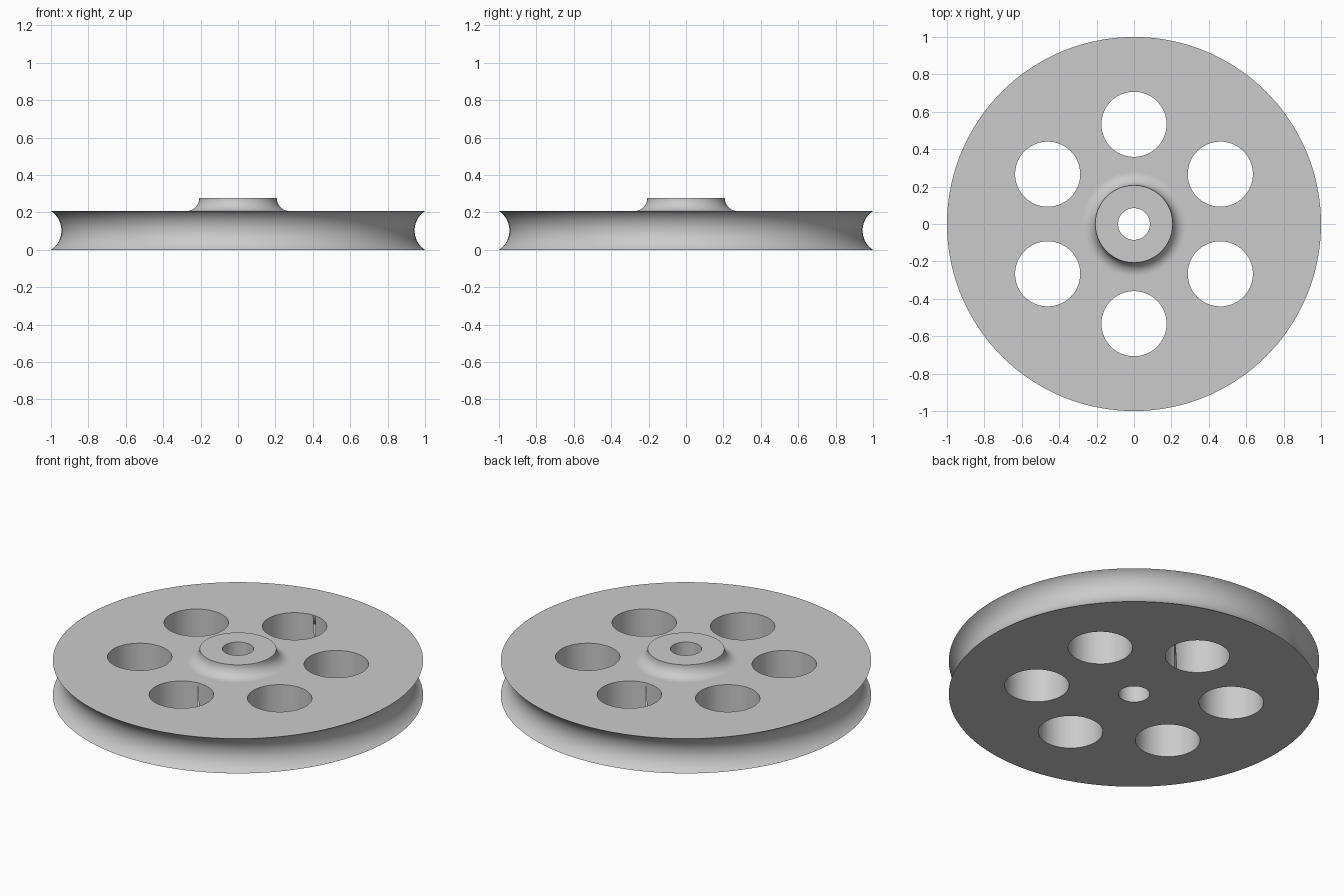
import bpy, bmesh, math

cube = bpy.data.objects.get("Cube")
if cube:
    bpy.data.objects.remove(cube)

SEGMENTS = 144
RIM_R, RIM_H = 1.0, 0.207
GROOVE_R, GROOVE_DEPTH = 0.125, 0.056
HUB_R, HUB_H = 0.207, 0.277
BORE_R = 0.085
HOLE_R, HOLE_RING, HOLE_COUNT = 0.174, 0.533, 6

grey = bpy.data.materials.new("light_grey")
grey.use_nodes = True
grey.diffuse_color = (0.6, 0.6, 0.6, 1)
grey.node_tree.nodes["Principled BSDF"].inputs["Base Color"].default_value = (0.6, 0.6, 0.6, 1)


def arc(cx, cz, radius, start, end, steps):
    """Points (radius, height) along an arc, angles in radians."""
    angles = [start + (end - start) * i / steps for i in range(steps + 1)]
    return [(cx + radius * math.cos(a), cz + radius * math.sin(a)) for a in angles]


def revolve(name, profile):
    """Turn a closed (radius, height) profile around z."""
    bm = bmesh.new()
    rings = []
    for i in range(SEGMENTS):
        a = 2 * math.pi * i / SEGMENTS
        rings.append([bm.verts.new((r * math.cos(a), r * math.sin(a), z)) for r, z in profile])
    n = len(profile)
    for i, ring in enumerate(rings):
        after = rings[(i + 1) % SEGMENTS]
        for j in range(n):
            k = (j + 1) % n
            bm.faces.new((ring[j], after[j], after[k], ring[k]))
    bmesh.ops.recalc_face_normals(bm, faces=bm.faces)
    mesh = bpy.data.meshes.new(name)
    bm.to_mesh(mesh)
    bm.free()
    obj = bpy.data.objects.new(name, mesh)
    bpy.context.collection.objects.link(obj)
    return obj


# Wheel body: bore, flat underside, rope groove, flat top, filleted hub
half = math.asin(RIM_H / 2 / GROOVE_R)
groove_x = RIM_R - GROOVE_DEPTH + GROOVE_R
groove = arc(groove_x, RIM_H / 2, GROOVE_R, math.pi + half, math.pi - half, 20)
groove[0], groove[-1] = (RIM_R, 0), (RIM_R, RIM_H)
fillet_r = HUB_H - RIM_H
fillet = arc(HUB_R + fillet_r, HUB_H, fillet_r, 1.5 * math.pi, math.pi, 14)
profile = [(BORE_R, 0)] + groove + fillet + [(BORE_R, HUB_H)]
wheel = revolve("pulley_wheel", profile)
wheel.data.materials.append(grey)

# Ring of round lightening holes
cutters = []
for i in range(HOLE_COUNT):
    a = math.pi / 2 + 2 * math.pi * i / HOLE_COUNT
    bpy.ops.mesh.primitive_cylinder_add(
        vertices=72, radius=HOLE_R, depth=1,
        location=(HOLE_RING * math.cos(a), HOLE_RING * math.sin(a), 0))
    cutter = bpy.context.object
    cutter.name = "hole_cutter"
    cutter.hide_render = True
    cutter.data.materials.append(grey)
    cutters.append(cutter)
    cut = wheel.modifiers.new("hole", 'BOOLEAN')
    cut.operation = 'DIFFERENCE'
    cut.solver = 'EXACT'
    cut.object = cutter

bpy.ops.object.select_all(action='DESELECT')
wheel.select_set(True)
bpy.context.view_layer.objects.active = wheel
for modifier in list(wheel.modifiers):
    bpy.ops.object.modifier_apply(modifier=modifier.name)
for cutter in cutters:
    bpy.data.objects.remove(cutter)

# Smooth curved walls, flat discs
bpy.ops.object.shade_smooth_by_angle(angle=math.radians(35))
for face in wheel.data.polygons:
    if abs(face.normal.z) > 0.9999:
        face.use_smooth = False
